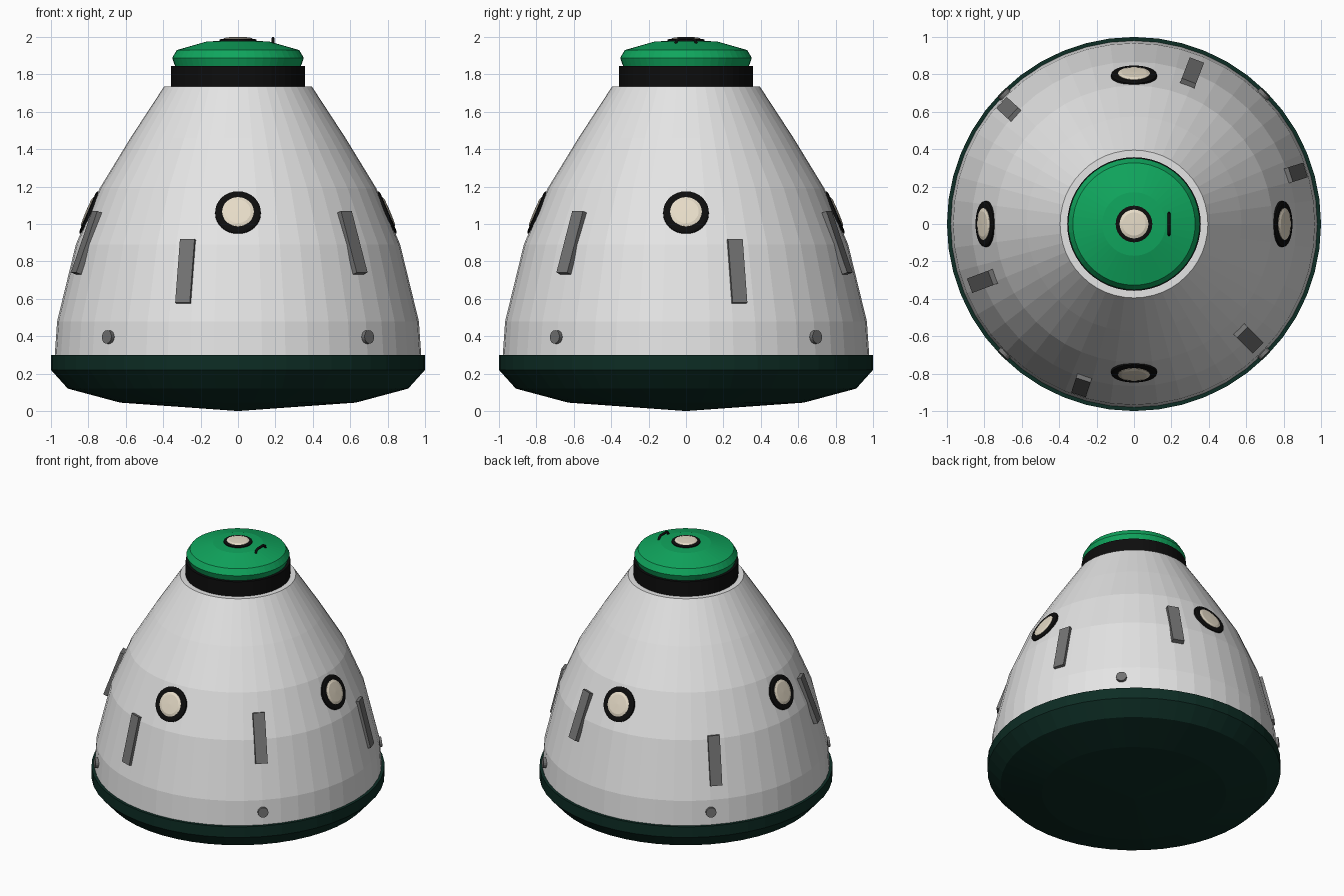
import bpy, math
from mathutils import Matrix, Vector

if "Cube" in bpy.data.objects:
    bpy.data.objects.remove(bpy.data.objects["Cube"])

SEG = 48


def mat(name, r, g, b):
    m = bpy.data.materials.new(name)
    m.diffuse_color = (r, g, b, 1)
    m.use_nodes = True
    m.node_tree.nodes["Principled BSDF"].inputs["Base Color"].default_value = m.diffuse_color
    return m


WHITE = mat("hull_white", 0.78, 0.78, 0.78)
DARK_GREEN = mat("shield_dark_green", 0.004, 0.026, 0.018)
GREEN = mat("cap_green", 0.005, 0.38, 0.11)
BLACK = mat("trim_black", 0.004, 0.004, 0.004)
GREY = mat("fitting_grey", 0.17, 0.17, 0.17)
CREAM = mat("window_cream", 0.80, 0.72, 0.58)


def make(name, verts, faces, material, matrix=Matrix()):
    me = bpy.data.meshes.new(name)
    me.from_pydata(verts, [], faces)
    me.materials.append(material)
    ob = bpy.data.objects.new(name, me)
    ob.matrix_world = matrix
    bpy.context.collection.objects.link(ob)
    return ob


def lathe(name, profile, material, matrix=Matrix(), n=SEG, closed=False):
    """Spin (radius, z) points, listed bottom to top on the outside, about local z."""
    verts, rings, faces = [], [], []
    for r, z in profile:
        count = 1 if r == 0 else n
        rings.append([len(verts) + i for i in range(count)])
        for i in range(count):
            a = math.tau * i / n
            verts.append((r * math.cos(a), r * math.sin(a), z))
    pairs = list(zip(rings, rings[1:]))
    if closed:
        pairs.append((rings[-1], rings[0]))
    for lo, hi in pairs:
        for i in range(n):
            j = (i + 1) % n
            if len(lo) == 1:
                faces.append((lo[0], hi[j], hi[i]))
            elif len(hi) == 1:
                faces.append((lo[i], lo[j], hi[0]))
            else:
                faces.append((lo[i], lo[j], hi[j], hi[i]))
    return make(name, verts, faces, material, matrix)


def box(name, size, material, matrix):
    x, y, z = (s / 2 for s in size)
    verts = [(i, j, k) for i in (-x, x) for j in (-y, y) for k in (-z, z)]
    faces = [(0, 1, 3, 2), (4, 6, 7, 5), (0, 4, 5, 1),
             (2, 3, 7, 6), (0, 2, 6, 4), (1, 5, 7, 3)]
    return make(name, verts, faces, material, matrix)


def on_hull(angle, r, z, tilt):
    """Frame on the hull: x sideways, y up the slope, z outward."""
    a, t = math.radians(angle), math.radians(tilt)
    return (Matrix.Translation((r * math.cos(a), r * math.sin(a), z))
            @ Matrix.Rotation(a + math.pi / 2, 4, 'Z')
            @ Matrix.Rotation(math.pi / 2 - t, 4, 'X'))


# Main body
lathe("heat_shield", [(0, 0), (0.63, 0.045), (0.91, 0.12), (1, 0.22), (1, 0.30), (0.95, 0.30)], DARK_GREEN)
lathe("hull", [(0.98, 0.295), (0.967, 0.48), (0.867, 0.89), (0.74, 1.19),
               (0.575, 1.46), (0.395, 1.735), (0.30, 1.735)], WHITE)
lathe("neck_band", [(0.357, 1.73), (0.357, 1.845), (0.30, 1.845)], BLACK)
lathe("hatch_cap", [(0.335, 1.84), (0.352, 1.888), (0.327, 1.93), (0.17, 1.975), (0, 1.985)], GREEN)


# Round windows: black rim with a slightly domed pane
def porthole(name, matrix, rim_out, rim_in, h):
    lathe(name + "_rim", [(rim_in, -0.03), (rim_out, -0.03), (rim_out, h * 0.6), (rim_out - 0.012, h),
                          (rim_in, h)], BLACK, matrix, 32, closed=True)
    lathe(name + "_pane", [(rim_in, -0.01), (rim_in, h + 0.002), (rim_in * 0.8, h + 0.008),
                           (0, h + 0.010)], CREAM, matrix, 32)


for i in range(4):
    porthole(f"side_window_{i + 1}", on_hull(90 * i, 0.793, 1.06, 23), 0.122, 0.085, 0.012)
porthole("top_window", Matrix.Translation((0, 0, 1.98)), 0.098, 0.077, 0.010)

# Hatch handle
curve = bpy.data.curves.new("hatch_handle", 'CURVE')
curve.dimensions = '3D'
curve.bevel_depth = 0.009
curve.bevel_resolution = 1
curve.use_fill_caps = True
path = [(-0.056, 1.965), (-0.05, 1.982), (-0.035, 1.991), (0.035, 1.991), (0.05, 1.982), (0.056, 1.965)]
spline = curve.splines.new('POLY')
spline.points.add(len(path) - 1)
for p, (y, z) in zip(spline.points, path):
    p.co = (0.187, y, z, 1)
curve.materials.append(BLACK)
bpy.context.collection.objects.link(bpy.data.objects.new("hatch_handle", curve))

# Grey strips, an upper and a lower set of three
for i, a in enumerate((69, 200.6, 315)):
    box(f"upper_strip_{i + 1}", (0.082, 0.35, 0.03), GREY, on_hull(a, 0.865, 0.90, 20))
for i, a in enumerate((17.5, 137.5, 252)):
    box(f"lower_strip_{i + 1}", (0.082, 0.35, 0.03), GREY, on_hull(a, 0.905, 0.747, 13.7))

# Small round thrusters above the shield
for i in range(4):
    lathe(f"thruster_{i + 1}", [(0.036, -0.03), (0.036, 0.02), (0, 0.02)], GREY,
          on_hull(45 + 90 * i, 0.973, 0.395, 4), 16)
